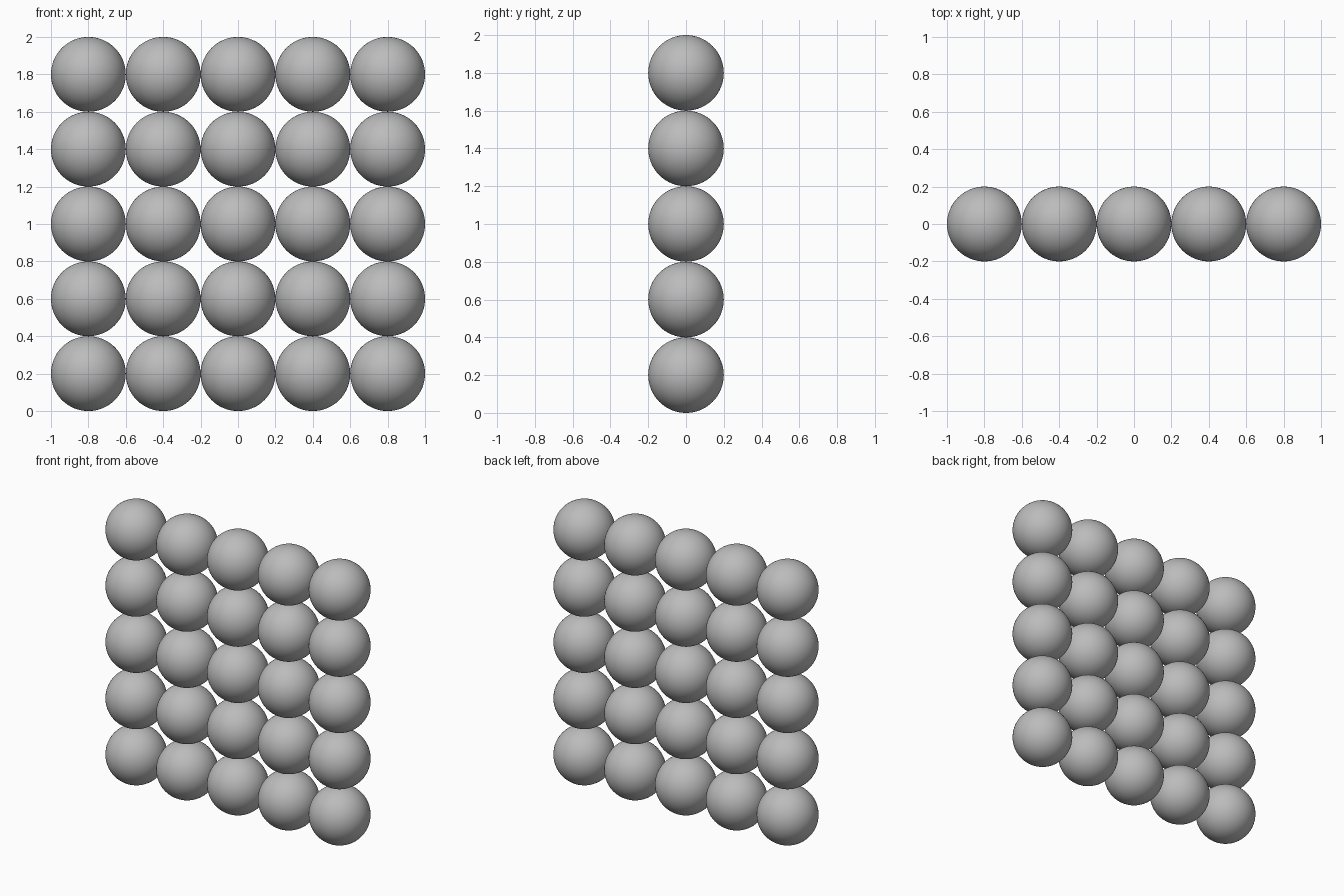
import bpy
import bmesh

cube = bpy.data.objects.get("Cube")
if cube:
    bpy.data.objects.remove(cube, do_unlink=True)

COUNT = 5
RADIUS = 0.2

# Plain grey finish
grey = bpy.data.materials.new("grey")
grey.use_nodes = True
colour = (0.5, 0.5, 0.5, 1)
grey.diffuse_color = colour
grey.node_tree.nodes["Principled BSDF"].inputs["Base Color"].default_value = colour

# One smooth ball mesh, shared by the whole wall
ball_mesh = bpy.data.meshes.new("ball")
bm = bmesh.new()
bmesh.ops.create_uvsphere(bm, u_segments=64, v_segments=32, radius=RADIUS)
for face in bm.faces:
    face.smooth = True
bm.to_mesh(ball_mesh)
bm.free()
ball_mesh.materials.append(grey)

# Square wall of touching balls
for row in range(COUNT):
    for column in range(COUNT):
        ball = bpy.data.objects.new(f"ball_row{row + 1}_column{column + 1}", ball_mesh)
        x = (column - (COUNT - 1) / 2) * 2 * RADIUS
        z = RADIUS + row * 2 * RADIUS
        ball.location = (x, 0, z)
        bpy.context.scene.collection.objects.link(ball)
